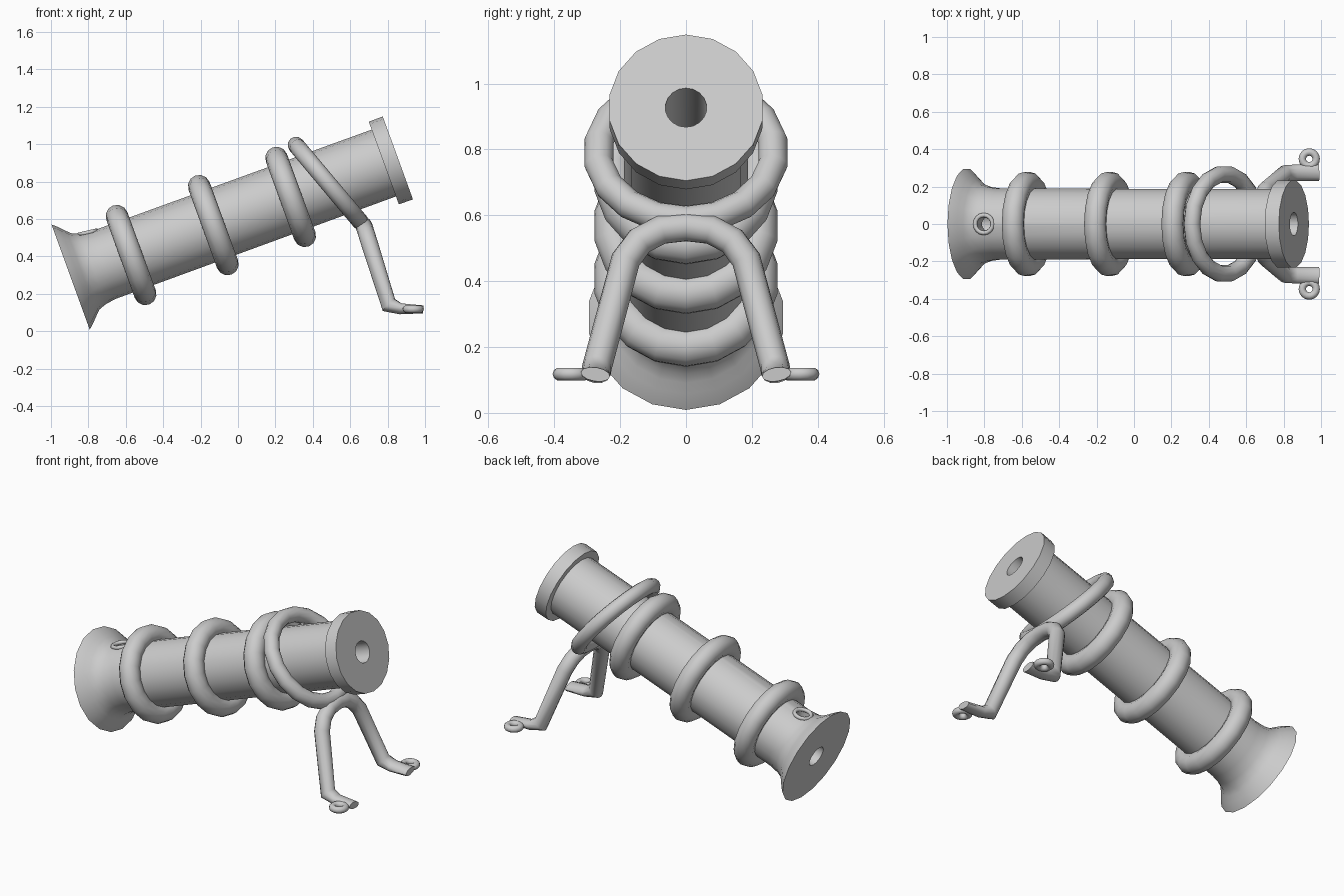
import bpy, bmesh
from math import sin, cos, pi, radians
from mathutils import Vector, Matrix

if "Cube" in bpy.data.objects:
    bpy.data.objects.remove(bpy.data.objects["Cube"])

SIDES = 18
TILT = radians(20)
LENGTH = 1.862
BASE = Vector((-0.895, 0, 0.29))
AXIS = Vector((cos(TILT), 0, sin(TILT)))


def frame(origin, angle):
    """Local z points along +x raised by angle, local x points upward."""
    z = Vector((cos(angle), 0, sin(angle)))
    x = Vector((-sin(angle), 0, cos(angle)))
    m = Matrix((x, z.cross(x), z)).transposed().to_4x4()
    m.translation = origin
    return m


def smooth(ob, angle=35):
    bpy.ops.object.select_all(action='DESELECT')
    ob.select_set(True)
    bpy.context.view_layer.objects.active = ob
    bpy.ops.object.shade_smooth_by_angle(angle=radians(angle))


def finish(bm, name, matrix=None):
    bmesh.ops.recalc_face_normals(bm, faces=bm.faces)
    me = bpy.data.meshes.new(name)
    bm.to_mesh(me)
    bm.free()
    ob = bpy.data.objects.new(name, me)
    bpy.context.collection.objects.link(ob)
    if matrix:
        ob.matrix_world = matrix
    return ob


def skin(bm, rings, closed=False):
    """Bridge successive vertex rings with quads."""
    pairs = list(zip(rings, rings[1:] + rings[:1]))
    for a, b in pairs if closed else pairs[:-1]:
        n = len(a)
        for i in range(n):
            j = (i + 1) % n
            bm.faces.new((a[i], a[j], b[j], b[i]))


def torus(name, matrix, R, r, major=SIDES, minor=12):
    bpy.ops.mesh.primitive_torus_add(major_radius=R, minor_radius=r,
                                     major_segments=major, minor_segments=minor)
    ob = bpy.context.object
    ob.name = name
    ob.matrix_world = matrix
    smooth(ob, 60)
    return ob


def mirror_y(ob):
    m = ob.modifiers.new("mirror", 'MIRROR')
    m.use_axis = (False, True, False)
    return m


# barrel: lathed closed profile with flared base, muzzle collar and bore
profile = [(0, 0.062), (0, 0.299), (0.018, 0.284), (0.04, 0.262), (0.065, 0.236),
           (0.0875, 0.215), (0.13, 0.20), (0.19, 0.192), (LENGTH - 0.08, 0.19),
           (LENGTH - 0.08, 0.235), (LENGTH, 0.236), (LENGTH, 0.063)]
bm = bmesh.new()
rings = [[bm.verts.new((r * cos(2 * pi * i / SIDES), r * sin(2 * pi * i / SIDES), t))
          for i in range(SIDES)] for t, r in profile]
skin(bm, rings, closed=True)
barrel = finish(bm, "barrel", frame(BASE, TILT))

# touch hole cut down into the bore
hole_at = Vector((-0.803, 0, 0.527))
hole_frame = Matrix.Translation(hole_at) @ Matrix.Rotation(radians(-13), 4, 'Y')
bpy.ops.mesh.primitive_cylinder_add(vertices=16, radius=0.042, depth=0.4)
cutter = bpy.context.object
cutter.name = "touch_hole_cutter"
cutter.hide_render = True
cutter.matrix_world = hole_frame
bpy.context.view_layer.update()
cut = barrel.modifiers.new("touch_hole", 'BOOLEAN')
cut.operation = 'DIFFERENCE'
cut.solver = 'EXACT'
cut.object = cutter
bpy.context.view_layer.objects.active = barrel
bpy.ops.object.modifier_apply(modifier="touch_hole")
bpy.data.objects.remove(cutter)
smooth(barrel)
torus("touch_hole_rim", hole_frame, 0.048, 0.012, 16, 8)

# reinforcing rings
for i, t in enumerate((0.344, 0.812, 1.252)):
    torus(f"barrel_ring_{i + 1}", frame(BASE + AXIS * t, TILT), 0.222, 0.06)

# loose support ring, leaning the other way
torus("support_ring", frame(Vector((0.4825, 0, 0.79)), radians(40)), 0.268, 0.045)

# bipod: half of a swept rod with flattened foot (y, z, then x on the leg slope)
def slope(y, z):
    return Vector((0.67 + (0.575 - z) * 0.315, y, z))


path = [slope(0, 0.565), slope(0.075, 0.556), slope(0.14, 0.522), slope(0.183, 0.465),
        slope(0.27, 0.14), Vector((0.87, 0.274, 0.12)), Vector((0.99, 0.275, 0.117))]
heights = [0.045, 0.045, 0.045, 0.045, 0.046, 0.03, 0.021]
bm = bmesh.new()
rings = []
normal = Vector((1, 0, 0.3))
for k, p in enumerate(path):
    d_in = (p - path[k - 1]).normalized() if k else Vector((0, 1, 0))
    d_out = (path[k + 1] - p).normalized() if k + 1 < len(path) else d_in
    tangent = Vector((0, 1, 0)) if k == 0 else (d_in + d_out).normalized()
    normal = (normal - tangent * normal.dot(tangent)).normalized()
    side = tangent.cross(normal)
    rings.append([bm.verts.new(p + normal * heights[k] * cos(2 * pi * i / 12)
                               + side * 0.045 * sin(2 * pi * i / 12)) for i in range(12)])
skin(bm, rings)
bm.faces.new(rings[-1])
bipod = finish(bm, "bipod_legs")
smooth(bipod, 40)
mirror_y(bipod)

# foot eyelets
eyelet = torus("foot_eyelets", Matrix.Identity(4), 0.037, 0.02, 16, 10)
eyelet.data.transform(Matrix.Translation((0.937, 0.348, 0.118)))
mirror_y(eyelet)
